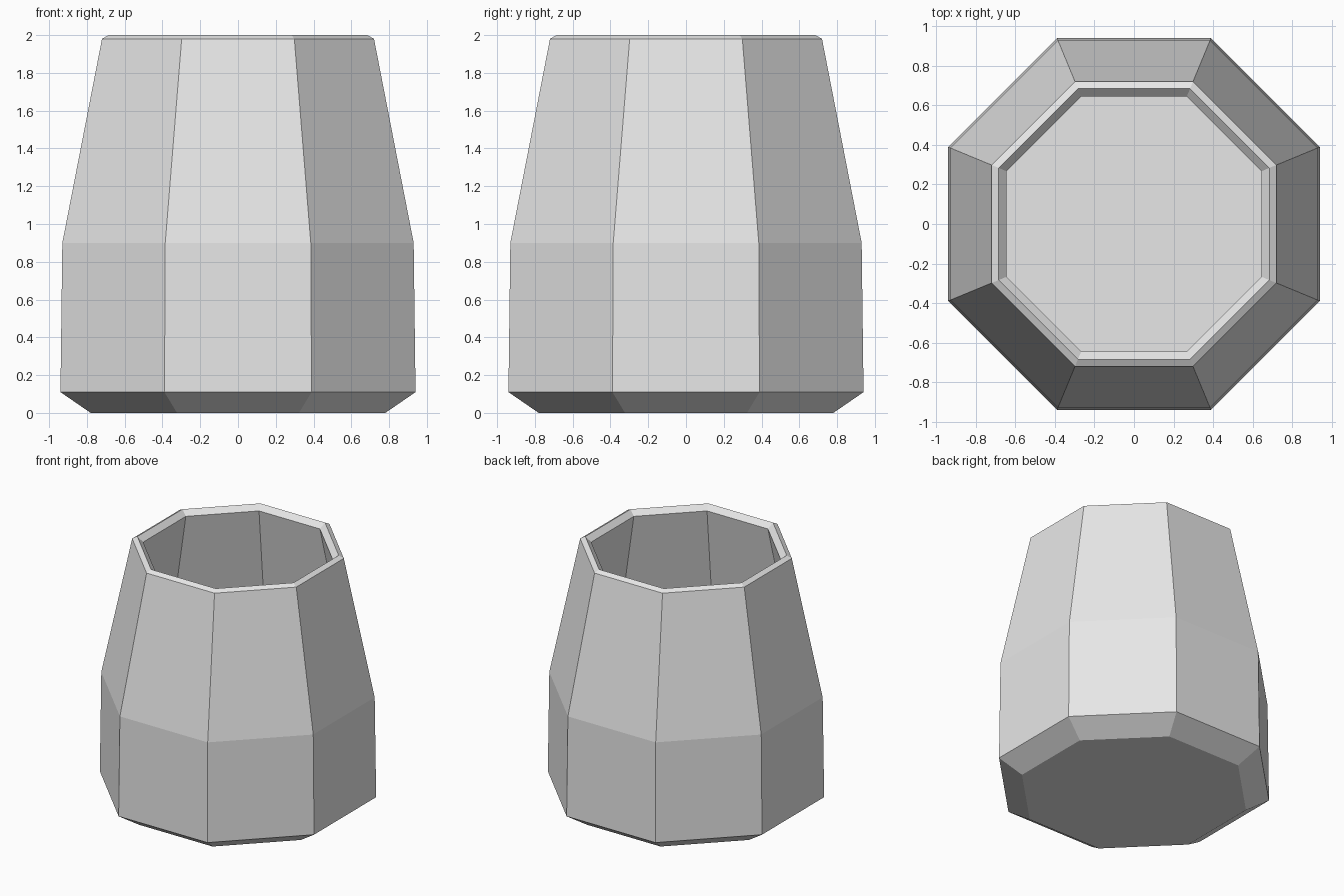
import bpy
import bmesh
import math

SIDES = 8

cube = bpy.data.objects.get("Cube")
if cube:
    bpy.data.objects.remove(cube, do_unlink=True)

# Plain grey clay
clay = bpy.data.materials.new("grey_clay")
clay.use_nodes = True
grey = (0.8, 0.8, 0.8, 1.0)
clay.diffuse_color = grey
clay.node_tree.nodes["Principled BSDF"].inputs["Base Color"].default_value = grey

# Wall section as (distance from axis to flat side, height)
outside = [(0.78, 0.0), (0.94, 0.11), (0.93, 0.9), (0.72, 1.98)]
rim = [(0.685, 2.0), (0.645, 1.96)]
inside = [(0.85, 0.89), (0.86, 0.15), (0.75, 0.08)]


def ring(bm, apothem, z):
    """Octagon with flat sides facing the axes."""
    radius = apothem / math.cos(math.pi / SIDES)
    angles = [2 * math.pi * (i + 0.5) / SIDES for i in range(SIDES)]
    return [bm.verts.new((radius * math.cos(a), radius * math.sin(a), z)) for a in angles]


# Hollow pot: rings joined from the base, over the rim, down to the inner floor
bm = bmesh.new()
rings = [ring(bm, r, z) for r, z in outside + rim + inside]
for low, high in zip(rings, rings[1:]):
    for i in range(SIDES):
        j = (i + 1) % SIDES
        bm.faces.new((low[i], low[j], high[j], high[i]))
bm.faces.new(rings[0][::-1])
bm.faces.new(rings[-1])
bmesh.ops.recalc_face_normals(bm, faces=bm.faces)

mesh = bpy.data.meshes.new("pot")
bm.to_mesh(mesh)
bm.free()
mesh.materials.append(clay)
pot = bpy.data.objects.new("pot", mesh)
bpy.context.scene.collection.objects.link(pot)
